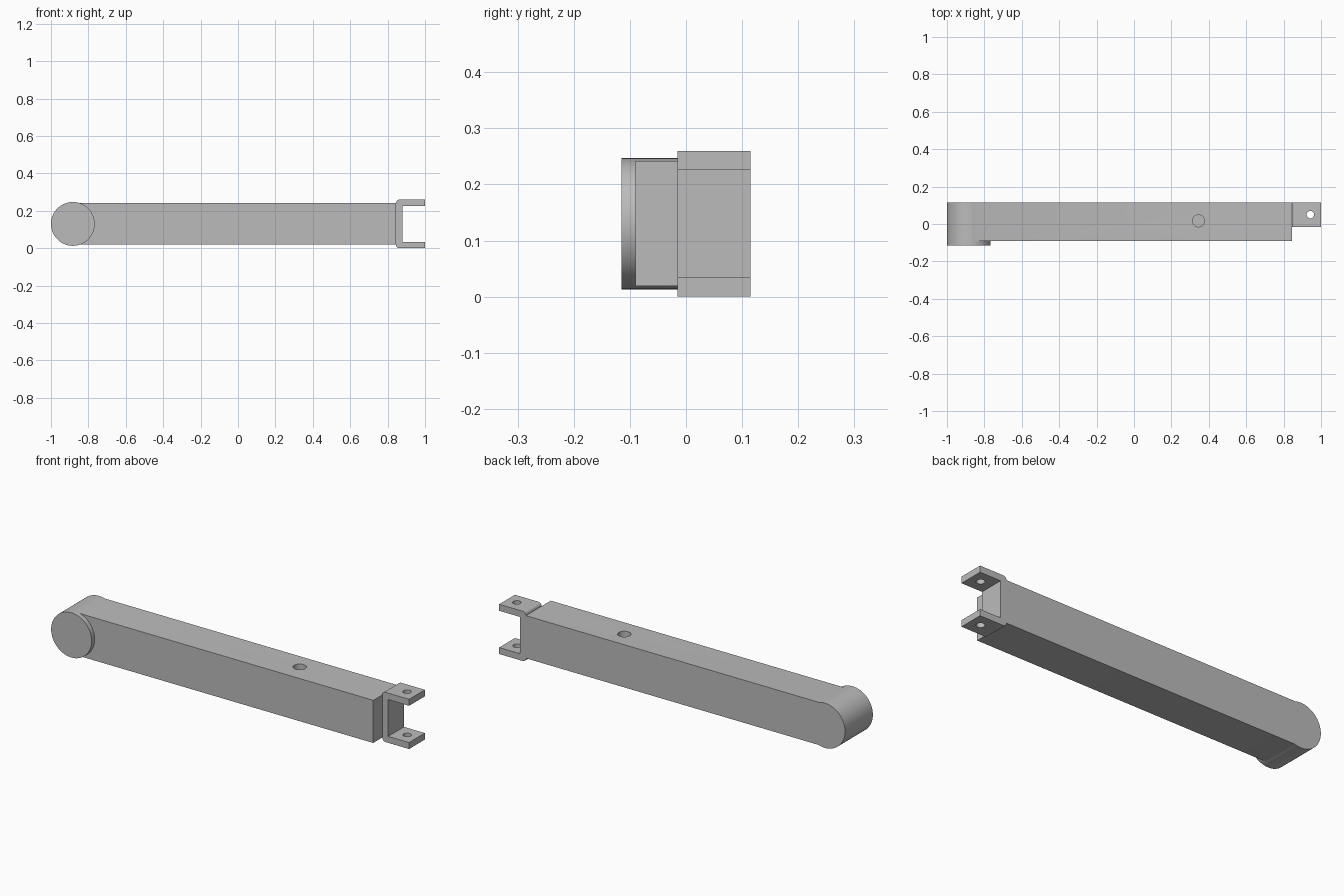
import bpy, bmesh, math
from mathutils import Matrix, Vector

cube = bpy.data.objects.get("Cube")
if cube:
    bpy.data.objects.remove(cube, do_unlink=True)

grey = bpy.data.materials.new("plain grey")
grey.use_nodes = True
COLOR = (0.5, 0.5, 0.5, 1)
grey.diffuse_color = COLOR
grey.node_tree.nodes["Principled BSDF"].inputs["Base Color"].default_value = COLOR


def make_object(name, bm):
    bmesh.ops.recalc_face_normals(bm, faces=bm.faces)
    mesh = bpy.data.meshes.new(name)
    bm.to_mesh(mesh)
    bm.free()
    mesh.materials.append(grey)
    obj = bpy.data.objects.new(name, mesh)
    bpy.context.collection.objects.link(obj)
    return obj


def box(name, low, high):
    low, high = Vector(low), Vector(high)
    bm = bmesh.new()
    bmesh.ops.create_cube(bm, size=1, matrix=Matrix.Translation((low + high) / 2)
                          @ Matrix.Diagonal((*(high - low), 1)))
    return make_object(name, bm)


def cylinder(name, center, radius, depth, axis="Z", sides=48):
    turn = Matrix.Rotation(math.pi / 2, 4, "X") if axis == "Y" else Matrix.Identity(4)
    bm = bmesh.new()
    bmesh.ops.create_cone(bm, cap_ends=True, segments=sides, radius1=radius,
                          radius2=radius, depth=depth,
                          matrix=Matrix.Translation(center) @ turn)
    return make_object(name, bm)


def combine(obj, other, operation):
    mod = obj.modifiers.new(operation.title(), "BOOLEAN")
    mod.operation = operation
    mod.solver = "EXACT"
    mod.object = other
    bpy.context.view_layer.objects.active = obj
    bpy.ops.object.modifier_apply(modifier=mod.name)
    bpy.data.objects.remove(other, do_unlink=True)


def smooth(obj):
    bpy.ops.object.select_all(action="DESELECT")
    obj.select_set(True)
    bpy.context.view_layer.objects.active = obj
    bpy.ops.object.shade_smooth_by_angle(angle=math.radians(30))


BACK = 0.115
MID_Z = 0.13

# Long beam with a round hinge end, flush at the back
beam = box("arm_beam", (-0.883, -0.09, 0.019), (0.845, BACK, 0.242))
combine(beam, cylinder("hinge_barrel", (-0.883, 0, MID_Z), 0.117, 2 * BACK, "Y", 96), "UNION")

# Blind hole in the top of the beam
combine(beam, cylinder("beam_hole", (0.345, 0.017, 0.242), 0.032, 0.2), "DIFFERENCE")
smooth(beam)

# U-shaped end bracket, extruded from its side profile
X0, X1, WALL, HEIGHT, ROUND = 0.845, 1.0, 0.034, 0.26, 0.018
lower = [(X1, WALL), (X1, 0)]
for i in range(9):
    a = math.pi / 2 * i / 8
    lower.append((X0 + ROUND - ROUND * math.sin(a), ROUND - ROUND * math.cos(a)))
upper = [(x, HEIGHT - z) for x, z in reversed(lower)]
inner = [(X0 + WALL, HEIGHT - WALL), (X0 + WALL, WALL)]
bm = bmesh.new()
face = bm.faces.new([bm.verts.new((x, -0.015, z)) for x, z in lower + upper + inner])
side = bmesh.ops.extrude_face_region(bm, geom=[face])
bmesh.ops.translate(bm, vec=(0, BACK + 0.015, 0),
                    verts=[v for v in side["geom"] if isinstance(v, bmesh.types.BMVert)])
bracket = make_object("end_bracket", bm)

# Pin holes through both bracket tabs
combine(bracket, cylinder("pin_hole", (0.943, 0.05, MID_Z), 0.02, 0.4), "DIFFERENCE")
smooth(bracket)
